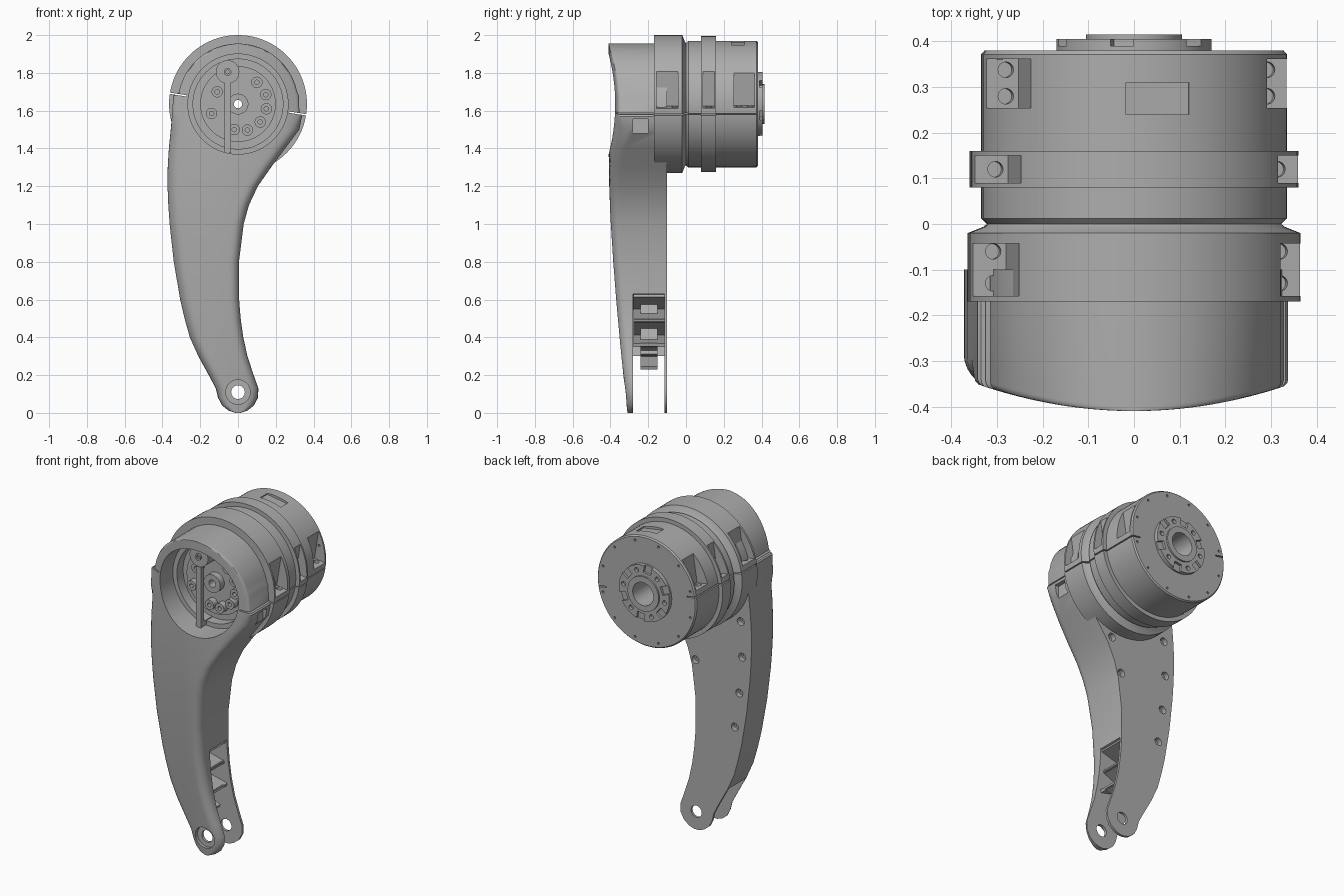
import bpy, bmesh, math
from mathutils import Matrix, Vector

cube = bpy.data.objects.get("Cube")
if cube:
    bpy.data.objects.remove(cube)

AXIS = 1.635                      # height of the drum axis
TILT = math.radians(9)            # tilt of the clamp split
CLAMP = Matrix.Translation((0, 0, AXIS)) @ Matrix.Rotation(TILT, 4, 'Y')

metal = bpy.data.materials.new("plain grey")
metal.use_nodes = True
grey = (0.42, 0.42, 0.42, 1)
metal.diffuse_color = grey
metal.node_tree.nodes["Principled BSDF"].inputs["Base Color"].default_value = grey


def finish(name, bm):
    bmesh.ops.recalc_face_normals(bm, faces=bm.faces)
    mesh = bpy.data.meshes.new(name)
    bm.to_mesh(mesh)
    bm.free()
    mesh.materials.append(metal)
    obj = bpy.data.objects.new(name, mesh)
    bpy.context.collection.objects.link(obj)
    return obj


def box(name, centre, size, rot=0, frame=Matrix()):
    bm = bmesh.new()
    m = frame @ Matrix.Translation(centre) @ Matrix.Rotation(rot, 4, 'Y')
    bmesh.ops.create_cube(bm, size=1, matrix=m @ Matrix.Diagonal((*size, 1)))
    return finish(name, bm)


def rod(name, start, end, radius, frame=Matrix(), sides=24):
    a, b = Vector(start), Vector(end)
    turn = (b - a).to_track_quat('Z', 'Y').to_matrix().to_4x4()
    bm = bmesh.new()
    bmesh.ops.create_cone(bm, cap_ends=True, segments=sides, radius1=radius, radius2=radius,
                          depth=(b - a).length, matrix=frame @ Matrix.Translation((a + b) / 2) @ turn)
    return finish(name, bm)


def pin(name, x, z, y0, y1, radius, sides=24):
    return rod(name, (x, y0, z), (x, y1, z), radius, sides=sides)


def revolve(name, profile, x=0, z=AXIS, steps=96):
    """Closed (radius, y) profile turned about an axis along y."""
    bm = bmesh.new()
    rings = []
    for i in range(steps):
        a = math.tau * i / steps
        rings.append([bm.verts.new((x + r * math.cos(a), y, z + r * math.sin(a))) for r, y in profile])
    for i in range(steps):
        p, q = rings[i], rings[(i + 1) % steps]
        for j in range(len(profile)):
            k = (j + 1) % len(profile)
            bm.faces.new((p[j], p[k], q[k], q[j]))
    return finish(name, bm)


def carve(obj, cutters):
    for c in cutters:
        mod = obj.modifiers.new("cut", 'BOOLEAN')
        mod.operation, mod.solver, mod.object = 'DIFFERENCE', 'EXACT', c
    bpy.context.view_layer.update()
    dg = bpy.context.evaluated_depsgraph_get()
    mesh = bpy.data.meshes.new_from_object(obj.evaluated_get(dg))
    obj.modifiers.clear()
    obj.data = mesh


def drop(cutters):
    for c in cutters:
        bpy.data.objects.remove(c)


def polar(radius, degrees):
    a = math.radians(degrees)
    return radius * math.cos(a), AXIS + radius * math.sin(a)


# Curved arm and front cap: sections of (z, left edge, right edge)
outline = [(0, -.015, .015), (.012, -.05, .05), (.04, -.085, .085), (.08, -.106, .106),
           (.13, -.118, .108), (.2, -.155, .083), (.3, -.21, .05), (.4, -.255, .028),
           (.5, -.283, .014), (.6, -.306, .006), (.8, -.34, .005), (1, -.362, .03),
           (1.1, -.369, .058), (1.2, -.373, .105), (1.3, -.372, .175), (1.4, -.366, .25),
           (1.5, -.356, .325), (1.57, -.35, .338), (1.59, -.348, .325), (1.68, -.343, .322)]
for step in range(0, 17):
    a = math.radians(11 + 78 * math.sin(math.pi / 2 * step / 16))
    outline.append((AXIS + .32 * math.sin(a), -.32 * math.cos(a), .32 * math.cos(a)))

bm = bmesh.new()
rings = []
for z, left, right in outline:
    mid, half = (left + right) / 2, (right - left) / 2
    crest = -.31 - .1 * math.sin(min(z / 1.45, 1) * math.pi / 2)
    edge = min(.05 if z < 1.55 else .012, half * .45)
    ring = []
    for i in range(29):
        t = math.sin(math.pi / 2 * (i / 14 - 1))
        x = mid + half * t
        d = half * (1 - abs(t))
        fall = edge - math.sqrt(max(0, edge ** 2 - (edge - d) ** 2)) if d < edge else 0
        ring.append(bm.verts.new((x, crest + .5 * x * x + fall, z)))
    ring += [bm.verts.new((right, -.1, z)), bm.verts.new((left, -.1, z))]
    rings.append(ring)
for p, q in zip(rings, rings[1:]):
    for j in range(len(p)):
        k = (j + 1) % len(p)
        bm.faces.new((p[j], p[k], q[k], q[j]))
bm.faces.new(rings[0])
bm.faces.new(rings[-1])
arm = finish("curved_arm", bm)

# Drum body with clamp flange, neck and band
drum = revolve("drum_body", [
    (.022, -.17), (.365, -.17), (.365, -.02), (.33, -.006), (.323, 0), (.335, .012),
    (.335, .08), (.36, .08), (.36, .16), (.335, .16), (.335, .372), (.328, .38),
    (.07, .38), (.07, .2), (.022, .2)])

# Split line, shared by both bodies
slits = [box("slit", (s * .36, 0, 0), (.17, 1, .007), frame=CLAMP) for s in (-1, 1)]

# Clamp pockets with screw wells on both sides
drum_cuts = list(slits)
for s in (-1, 1):
    for y, width, inner, screws in ((-.1, .115, .29, (-.06, -.13)), (.12, .06, .285, (.12,)),
                                    (.308, .108, .262, (.28, .338))):
        drum_cuts.append(box("pocket", (s * (inner + .1), y, .135), (.2, width, .2), frame=CLAMP))
        for sy in screws:
            u = s * (inner + .028)
            drum_cuts.append(rod("well", (u, sy, .01), (u, sy, .06), .017, CLAMP))
drum_cuts.append(box("window", (0, .275, .37), (.14, .07, .1), frame=CLAMP))
for i in range(12):
    x, z = polar(.305, 30 * i + 15)
    drum_cuts.append(pin("dot", x, z, .36, .4, .007, 10))
carve(drum, drum_cuts)

# Arm cuts: bore, fork slot, pivot and back screw holes
arm_cuts = slits + [
    pin("bore", 0, AXIS, -.6, -.25, .265, 96),
    pin("bore_step", 0, AXIS, -.4, -.19, .238, 96),
    pin("centre_hole", 0, AXIS, -.4, 0, .022),
    box("slot", (0, -.1975, .1), (.8, .165, .4)),
    box("side_slot", (.043, -.1975, .443), (.5, .165, .38), rot=math.radians(-18)),
    pin("pivot", 0, .11, -.6, 0, .036, 32),
    pin("counterbore", 0, .11, -.6, -.297, .065, 32),
    box("side_notch", (.36, -.24, 1.49), (.1, .08, .13))]
for x, z in ((-.3, 1.35), (-.31, 1.135), (-.29, .91), (-.26, .695), (.007, 1.035), (.075, 1.24)):
    arm_cuts.append(pin("screw_hole", x, z, -.13, -.05, .024))
    arm_cuts.append(pin("screw_core", x, z, -.16, -.05, .012))
carve(arm, arm_cuts)
drop(drum_cuts + arm_cuts[len(slits):])

# Zigzag ribs inside the fork
path = [(-.01, .62), (-.25, .55), (-.02, .49), (-.21, .41), (.0, .36), (-.17, .3), (-.02, .24)]
for i, (a, b) in enumerate(zip(path, path[1:])):
    d = Vector((b[0] - a[0], 0, b[1] - a[1]))
    wide = .165 if i < 4 else .09
    box("fork_rib", ((a[0] + b[0]) / 2, -.196, (a[1] + b[1]) / 2),
        (.018, wide, d.length + .012), rot=math.atan2(d.x, d.z))
box("fork_web", (-.11, -.196, .46), (.018, .09, .32), rot=math.radians(-18))

# Output hub on the back
hub = revolve("output_hub", [(.07, .37), (.17, .37), (.17, .405), (.105, .405),
                             (.105, .415), (.07, .415)])
hub_cuts = []
for i in range(6):
    turn = Matrix.Translation((0, 0, AXIS)) @ Matrix.Rotation(math.radians(60 * i + 21), 4, 'Y')
    hub_cuts.append(box("notch", (.155, .41, 0), (.06, .04, .05), frame=turn))
    x, z = polar(.14, 60 * i + 9)
    hub_cuts.append(pin("hub_hole", x, z, .385, .43, .014, 16))
carve(hub, hub_cuts)
drop(hub_cuts)

# Mechanism inside the front bore
revolve("bore_plate", [(.022, -.21), (.2, -.21), (.2, -.18), (.022, -.18)])
revolve("centre_collar", [(.022, -.25), (.055, -.25), (.055, -.2), (.022, -.2)], steps=32)
box("cable_bar", (-.055, -.29, 1.56), (.034, .03, .37))
box("bar_foot", (-.055, -.24, 1.39), (.034, .1, .03))
pin("bar_head", -.055, 1.805, -.3, -.2, .062, 32)
revolve("bar_screw", [(.01, -.31), (.02, -.31), (.02, -.29), (.01, -.29)], x=-.055, z=1.805, steps=20)
for x, z in ((.1, 1.75), (.147, 1.685), (.15, 1.61), (.118, 1.54), (.05, 1.497), (-.02, 1.5),
             (-.14, 1.585), (-.11, 1.7)):
    revolve("bore_bolt", [(.012, -.25), (.03, -.25), (.03, -.2), (.012, -.2)], x=x, z=z, steps=20)

# Smooth shading with crisp edges
bpy.ops.object.select_all(action='DESELECT')
for obj in bpy.context.scene.objects:
    if obj.type == 'MESH':
        obj.select_set(True)
        bpy.context.view_layer.objects.active = obj
bpy.ops.object.shade_smooth_by_angle(angle=math.radians(30))
